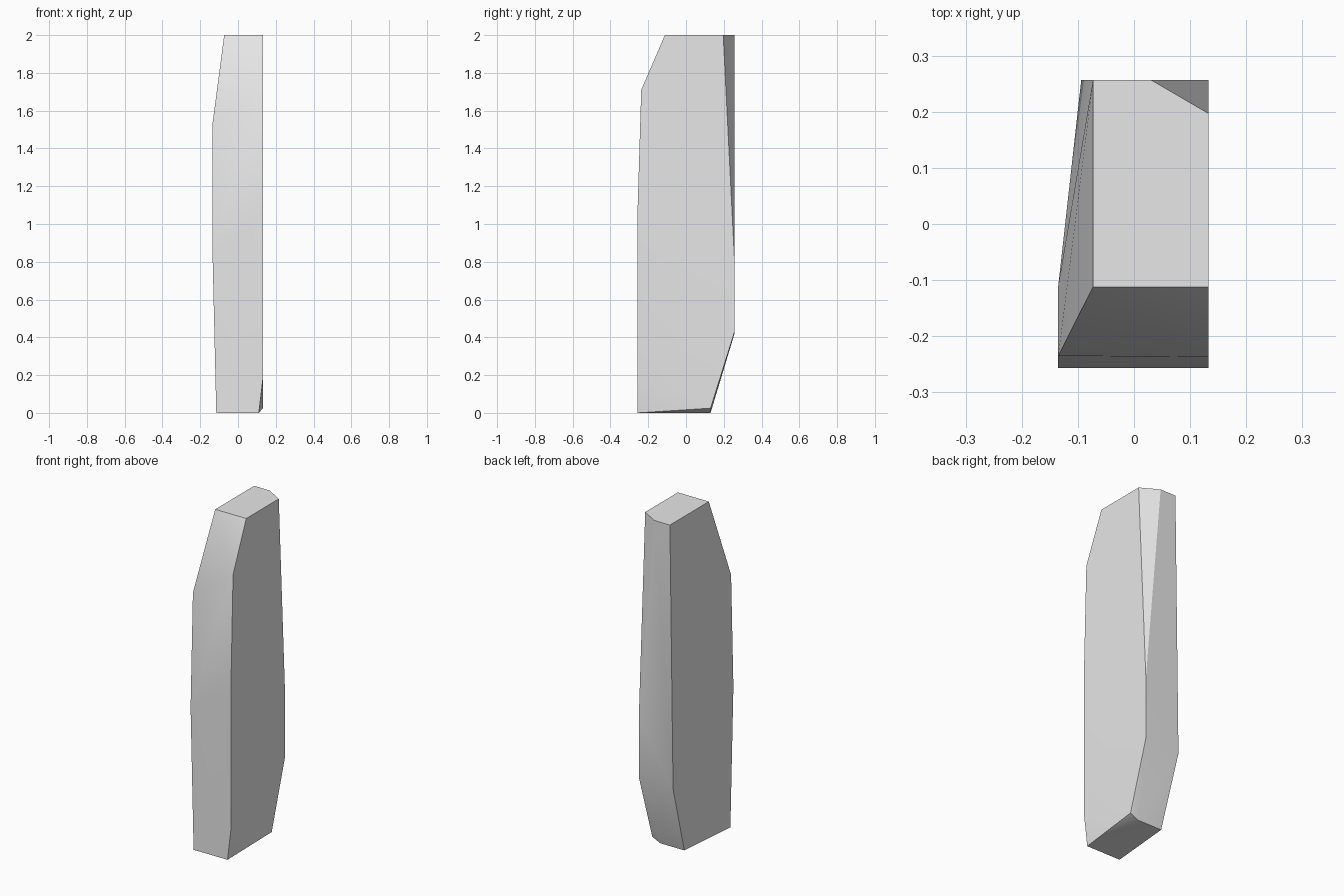
import bpy
import bmesh
import math

default = bpy.data.objects.get("Cube")
if default:
    bpy.data.objects.remove(default, do_unlink=True)

# One plain grey material
grey = bpy.data.materials.new("light_grey")
grey.use_nodes = True
colour = (0.8, 0.8, 0.8, 1.0)
grey.diffuse_color = colour
grey.node_tree.nodes["Principled BSDF"].inputs["Base Color"].default_value = colour

# Shared planes of the slab
RIGHT, LEFT = 0.133, -0.135
FRONT, BACK = -0.257, 0.257
FOOT, TOP = 0.0, 2.0
HEEL = 0.13        # back edge of the foot
BROW = -0.112      # front edge of the top
CREST = -0.073     # left edge of the top

# Flat right side, as (y, z) corners
side_profile = [
    (FRONT, 0.19), (FRONT, 1.05), (-0.237, 1.71), (BROW, TOP),
    (0.197, TOP), (BACK, 0.8), (BACK, 0.43), (HEEL, 0.025),
]
corners = [(RIGHT, y, z) for y, z in side_profile]

# Top outline with the cut back corner
corners += [(0.03, BACK, TOP), (CREST, BACK, TOP), (CREST, BROW, TOP)]

# Bulging left side
corners += [
    (LEFT, -0.235, 1.53), (LEFT, -0.11, 1.45),
    (LEFT, FRONT, 0.85), (-0.094, BACK, 0.42),
]

# Foot outline
corners += [
    (-0.115, FRONT, FOOT), (0.11, FRONT, FOOT),
    (0.08, HEEL, FOOT), (-0.08, HEEL, FOOT),
]

# Skin the corners as one faceted convex slab
bm = bmesh.new()
for corner in corners:
    bm.verts.new(corner)
bmesh.ops.convex_hull(bm, input=bm.verts[:])
bmesh.ops.dissolve_limit(bm, angle_limit=math.radians(0.3),
                         verts=bm.verts[:], edges=bm.edges[:])
bmesh.ops.recalc_face_normals(bm, faces=bm.faces[:])

mesh = bpy.data.meshes.new("stone_slab")
bm.to_mesh(mesh)
bm.free()
mesh.materials.append(grey)

slab = bpy.data.objects.new("stone_slab", mesh)
bpy.context.collection.objects.link(slab)

# Soft shading across shallow edges only
bpy.ops.object.select_all(action="DESELECT")
slab.select_set(True)
bpy.context.view_layer.objects.active = slab
bpy.ops.object.shade_smooth_by_angle(angle=math.radians(30))
